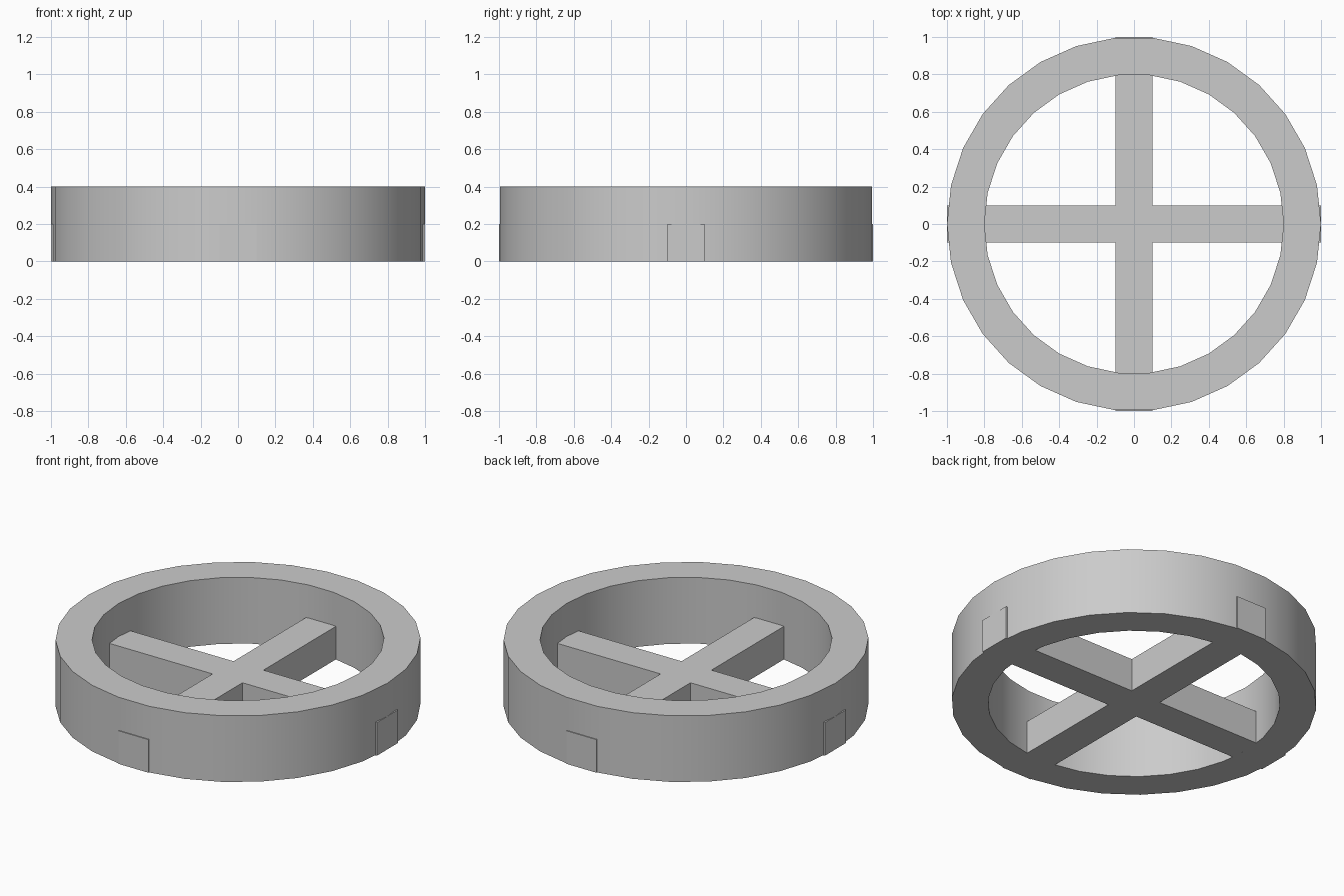
import bpy, bmesh, math

cube = bpy.data.objects.get("Cube")
if cube:
    bpy.data.objects.remove(cube, do_unlink=True)

SIDES = 30
OUTER, INNER, RIM_HEIGHT = 1.0, 0.8, 0.4
HALF_WIDTH, SPOKE_HEIGHT = 0.1, 0.2

grey = bpy.data.materials.new("plain grey")
grey.use_nodes = True
colour = (0.6, 0.6, 0.6, 1)
grey.diffuse_color = colour
grey.node_tree.nodes["Principled BSDF"].inputs["Base Color"].default_value = colour


def add_object(name, bm):
    bmesh.ops.recalc_face_normals(bm, faces=bm.faces)
    mesh = bpy.data.meshes.new(name)
    bm.to_mesh(mesh)
    bm.free()
    mesh.materials.append(grey)
    obj = bpy.data.objects.new(name, mesh)
    bpy.context.collection.objects.link(obj)
    return obj


# Rim: a rectangular section carried round the axis
bm = bmesh.new()
section = [(INNER, 0), (OUTER, 0), (OUTER, RIM_HEIGHT), (INNER, RIM_HEIGHT)]
rings = []
for i in range(SIDES):
    a = math.tau * i / SIDES
    rings.append([bm.verts.new((r * math.cos(a), r * math.sin(a), z)) for r, z in section])
for i, ring in enumerate(rings):
    following = rings[(i + 1) % SIDES]
    for j in range(4):
        k = (j + 1) % 4
        bm.faces.new((ring[j], following[j], following[k], ring[k]))
rim = add_object("rim", bm)
bpy.context.view_layer.objects.active = rim
rim.select_set(True)
bpy.ops.object.shade_smooth_by_angle(angle=math.radians(30))

# Spokes: one cross outline, a quarter at a time, raised to height
bm = bmesh.new()
outline = []
for quarter in range(4):
    c, s = [(1, 0), (0, 1), (-1, 0), (0, -1)][quarter]
    for x, y in [(OUTER, -HALF_WIDTH), (OUTER, HALF_WIDTH), (HALF_WIDTH, HALF_WIDTH)]:
        outline.append(bm.verts.new((x * c - y * s, x * s + y * c, 0)))
base = bm.faces.new(outline)
raised = bmesh.ops.extrude_face_region(bm, geom=[base], use_keep_orig=True)
top = [v for v in raised["geom"] if isinstance(v, bmesh.types.BMVert)]
bmesh.ops.translate(bm, verts=top, vec=(0, 0, SPOKE_HEIGHT))
add_object("cross_spokes", bm)
